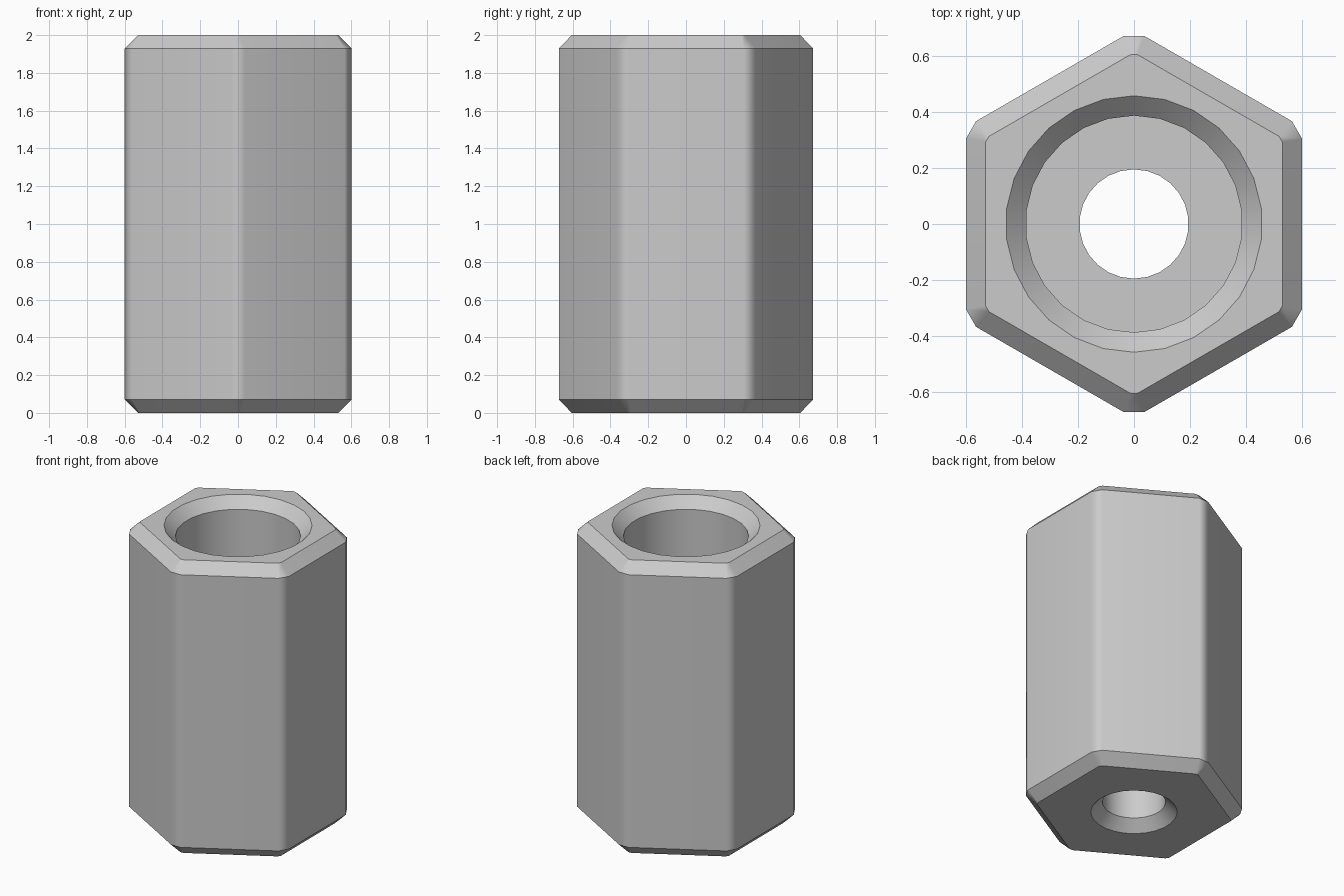
import bpy, bmesh, math

cube = bpy.data.objects.get("Cube")
if cube:
    bpy.data.objects.remove(cube, do_unlink=True)

HEIGHT = 2.0
CHAMFER = 0.07
BORE_SIDES = 26
FLOOR = 0.4


def add_ring(bm, points, z):
    return [bm.verts.new((x, y, z)) for x, y in points]


def hexagon(apothem, cut):
    """Hexagon with flats on +-x and its six corners trimmed to radius cut."""
    half = (apothem * 2 / math.sqrt(3) - cut) * math.sqrt(3)
    points = []
    for i in range(6):
        a = math.radians(90 + 60 * i)
        for s in (half, -half):
            points.append((cut * math.cos(a) + s * math.sin(a),
                           cut * math.sin(a) - s * math.cos(a)))
    return points


def circle(radius):
    angles = [math.pi / 2 + math.tau * i / BORE_SIDES for i in range(BORE_SIDES)]
    return [(radius * math.cos(a), radius * math.sin(a)) for a in angles]


def skin(bm, rings):
    for low, high in zip(rings, rings[1:]):
        n = len(low)
        for i in range(n):
            j = (i + 1) % n
            bm.faces.new((low[i], low[j], high[j], high[i]))


def ring_edges(bm, ring):
    return [bm.edges.get((ring[i - 1], ring[i])) for i in range(len(ring))]


bm = bmesh.new()

# Outer hexagonal wall with chamfered ends
wide, narrow = hexagon(0.6, 0.672), hexagon(0.53, 0.605)
outer = [add_ring(bm, p, z) for p, z in (
    (narrow, 0), (wide, CHAMFER), (wide, HEIGHT - CHAMFER), (narrow, HEIGHT))]
skin(bm, outer)

# Stepped bore: countersunk small hole, floor, wide bore, countersunk mouth
inner = [add_ring(bm, circle(r), z) for r, z in (
    (0.267, 0), (0.195, CHAMFER), (0.195, FLOOR), (0.387, FLOOR),
    (0.387, HEIGHT - CHAMFER), (0.458, HEIGHT))]
skin(bm, inner)

# Flat ends between hexagon and bore
for end in (0, -1):
    bmesh.ops.triangle_fill(
        bm, use_beauty=True,
        edges=ring_edges(bm, outer[end]) + ring_edges(bm, inner[end]))
bmesh.ops.recalc_face_normals(bm, faces=bm.faces)

mesh = bpy.data.meshes.new("hex_sleeve")
bm.to_mesh(mesh)
bm.free()
sleeve = bpy.data.objects.new("hex_sleeve", mesh)
bpy.context.collection.objects.link(sleeve)

# Plain grey material
grey = bpy.data.materials.new("plain_grey")
grey.use_nodes = True
colour = (0.6, 0.6, 0.6, 1)
grey.diffuse_color = colour
for node in grey.node_tree.nodes:
    if node.type == 'BSDF_PRINCIPLED':
        node.inputs["Base Color"].default_value = colour
mesh.materials.append(grey)

# Smooth bore and corners, crisp chamfer edges
bpy.ops.object.select_all(action='DESELECT')
sleeve.select_set(True)
bpy.context.view_layer.objects.active = sleeve
bpy.ops.object.shade_smooth_by_angle(angle=math.radians(35))
weighted = sleeve.modifiers.new("weighted_normals", 'WEIGHTED_NORMAL')
weighted.keep_sharp = True
